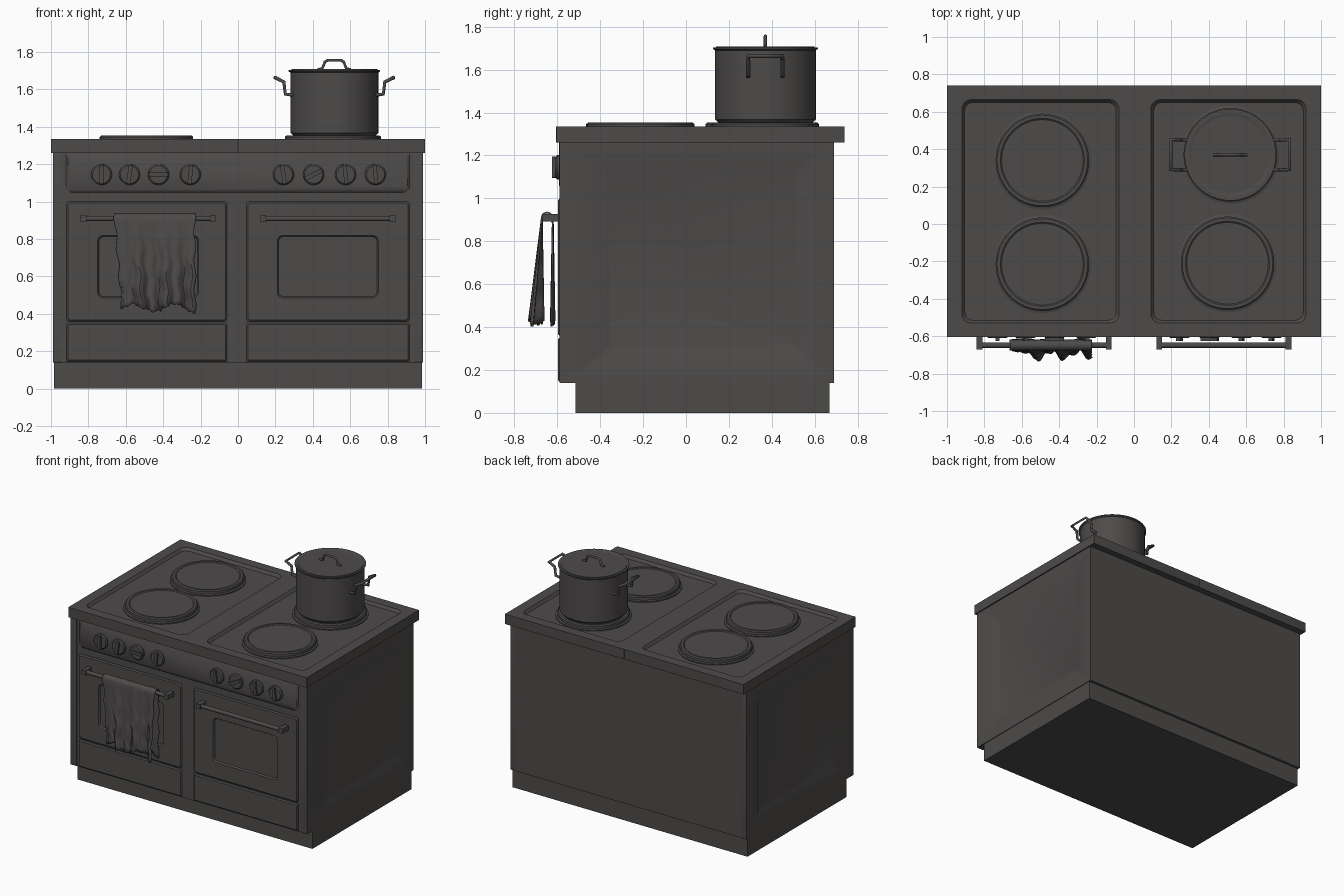
import bpy, bmesh, math, random
from mathutils import Vector

random.seed(4)
cube = bpy.data.objects.get("Cube")
if cube:
    bpy.data.objects.remove(cube)

metal = bpy.data.materials.new("charcoal metal")
metal.use_nodes = True
COLOUR = (0.075, 0.070, 0.068, 1)
metal.diffuse_color = COLOUR
metal.node_tree.nodes["Principled BSDF"].inputs["Base Color"].default_value = COLOUR


def finish(name, bm, smooth=True):
    bmesh.ops.recalc_face_normals(bm, faces=bm.faces)
    mesh = bpy.data.meshes.new(name)
    bm.to_mesh(mesh)
    bm.free()
    mesh.materials.append(metal)
    obj = bpy.data.objects.new(name, mesh)
    bpy.context.collection.objects.link(obj)
    if smooth:
        bpy.ops.object.select_all(action='DESELECT')
        bpy.context.view_layer.objects.active = obj
        obj.select_set(True)
        bpy.ops.object.shade_smooth_by_angle(angle=math.radians(35))
    return obj


def box(name, x0, x1, y0, y1, z0, z1):
    bm = bmesh.new()
    bmesh.ops.create_cube(bm, size=1)
    for v in bm.verts:
        v.co = ((x0 + x1) / 2 + v.co.x * (x1 - x0),
                (y0 + y1) / 2 + v.co.y * (y1 - y0),
                (z0 + z1) / 2 + v.co.z * (z1 - z0))
    return finish(name, bm, False)


def bridge(bm, rings):
    for a, b in zip(rings, rings[1:]):
        n = len(a)
        for i in range(n):
            bm.faces.new((a[i], a[(i + 1) % n], b[(i + 1) % n], b[i]))
    bm.faces.new(rings[0])
    bm.faces.new(rings[-1])


def panel(name, place, loops):
    """Loft of rounded rectangles (u0, u1, v0, v1, radius, depth)."""
    bm = bmesh.new()
    rings = []
    for u0, u1, v0, v1, r, d in loops:
        corners = [(u1 - r, v1 - r), (u0 + r, v1 - r), (u0 + r, v0 + r), (u1 - r, v0 + r)]
        ring = []
        for q, (cu, cv) in enumerate(corners):
            for k in range(6):
                a = (q + k / 5) * math.pi / 2
                ring.append(bm.verts.new(place(cu + r * math.cos(a), cv + r * math.sin(a), d)))
        rings.append(ring)
    bridge(bm, rings)
    return finish(name, bm)


def lathe(name, centre, profile, axis='Z', sides=48):
    """Round part from (radius, height) pairs, along Z or towards the front."""
    bm = bmesh.new()
    c = Vector(centre)
    rings = []
    for r, h in profile:
        ring = []
        for i in range(sides):
            a = 2 * math.pi * i / sides
            p = (r * math.cos(a), r * math.sin(a), h)
            ring.append(bm.verts.new(c + Vector(p if axis == 'Z' else (p[0], -h, p[1]))))
        rings.append(ring)
    bridge(bm, rings)
    return finish(name, bm)


def rod(name, points, radius):
    curve = bpy.data.curves.new(name, 'CURVE')
    curve.dimensions = '3D'
    curve.bevel_depth = radius
    curve.bevel_resolution = 3
    curve.use_fill_caps = True
    spline = curve.splines.new('POLY')
    spline.points.add(len(points) - 1)
    for p, co in zip(spline.points, points):
        p.co = (*co, 1)
    curve.materials.append(metal)
    obj = bpy.data.objects.new(name, curve)
    bpy.context.collection.objects.link(obj)
    return obj


def front(u, v, d):
    return (u, -0.585 - d, v)


def top(u, v, d):
    return (u, v, d)


# Carcass and plinth
box("body", -0.95, 0.95, -0.585, 0.69, 0.14, 1.28)
box("plinth", -0.985, 0.985, -0.515, 0.67, 0, 0.145)

for s, side in ((-1, "right"), (1, "left")):
    # Side wall with a shallow recessed field
    panel(side + "_wall", lambda u, v, d: (s * (0.99 + d), u, v),
          [(-0.59, 0.69, 0.14, 1.28, 0.004, -0.05),
           (-0.59, 0.69, 0.14, 1.28, 0.004, 0),
           (-0.40, 0.56, 0.26, 1.16, 0.02, 0),
           (-0.36, 0.52, 0.30, 1.10, 0.03, -0.02)])

    # Worktop half with a sunken hob tray
    x0, x1 = (0, 1) if s > 0 else (-1, 0)
    h0, h1 = (0.09, 0.92) if s > 0 else (-0.92, -0.08)
    panel(side + "_worktop", top,
          [(x0, x1, -0.605, 0.74, 0.002, 1.26),
           (x0, x1, -0.605, 0.74, 0.002, 1.335),
           (h0, h1, -0.53, 0.665, 0.05, 1.335),
           (h0 + 0.015, h1 - 0.015, -0.515, 0.65, 0.045, 1.315)])

    # Oven door with a recessed window
    d0, d1 = (0.045, 0.917) if s > 0 else (-0.917, -0.058)
    w0, w1 = (0.21, 0.75) if s > 0 else (-0.75, -0.21)
    panel(side + "_oven_door", front,
          [(d0, d1, 0.36, 1.0, 0.015, -0.02),
           (d0, d1, 0.36, 1.0, 0.015, 0.004),
           (d0 + 0.008, d1 - 0.008, 0.368, 0.992, 0.015, 0.012),
           (w0, w1, 0.485, 0.82, 0.03, 0.012),
           (w0 + 0.015, w1 - 0.015, 0.50, 0.805, 0.02, -0.012)])

    # Storage drawer front
    panel(side + "_drawer", front,
          [(d0, d1, 0.145, 0.35, 0.004, -0.02),
           (d0, d1, 0.145, 0.35, 0.004, 0.004),
           (d0 + 0.008, d1 - 0.008, 0.153, 0.342, 0.004, 0.012)])

    # Door handle on two brackets
    rod(side + "_handle_bar", [(s * 0.125, -0.648, 0.91), (s * 0.835, -0.648, 0.91)], 0.015)
    for x in (0.135, 0.825):
        box(side + "_handle_bracket", s * x - 0.016, s * x + 0.016, -0.67, -0.59, 0.892, 0.928)

# Control strip
panel("control_panel", front,
      [(-0.92, 0.917, 1.05, 1.27, 0.03, -0.02),
       (-0.92, 0.917, 1.05, 1.27, 0.03, 0),
       (-0.91, 0.907, 1.06, 1.26, 0.025, 0.008)])

# Knobs with turned grips
knobs = ((-0.73, 0), (-0.58, 0.15), (-0.425, 1.57), (-0.255, 0.1),
         (0.243, -0.15), (0.404, 1.1), (0.575, -0.1), (0.735, -0.1))
for x, turn in knobs:
    lathe("knob", (x, -0.59, 1.145), [(0.056, 0), (0.056, 0.012), (0.048, 0.02)], 'Y', 32)
    grip = box("knob_grip", -0.011, 0.011, -0.035, 0, -0.05, 0.05)
    grip.location = (x, -0.59, 1.145)
    grip.rotation_euler.y = turn

# Hot plates
for x, y in ((-0.49, 0.34), (-0.49, -0.215), (0.5, -0.21), (0.515, 0.37)):
    lathe("hot_plate", (x, y, 1.31),
          [(0.262, 0), (0.262, 0.012), (0.25, 0.016), (0.25, 0.036), (0.242, 0.043),
           (0.225, 0.043), (0.218, 0.038)])

# Cooking pot and lid
PX, PY = 0.515, 0.37
lathe("pot", (PX, PY, 0),
      [(0.22, 1.353), (0.235, 1.368), (0.235, 1.69), (0.245, 1.697), (0.245, 1.704),
       (0.225, 1.704)], sides=64)
lathe("pot_lid", (PX, PY, 0), [(0.23, 1.695), (0.23, 1.708), (0.215, 1.708), (0.20, 1.700)], sides=64)
rod("lid_handle", [(PX - 0.09, PY, 1.708), (PX - 0.065, PY, 1.71), (PX - 0.05, PY, 1.748),
                   (PX - 0.035, PY, 1.756), (PX + 0.035, PY, 1.756), (PX + 0.05, PY, 1.748),
                   (PX + 0.065, PY, 1.71), (PX + 0.09, PY, 1.708)], 0.008)
for s in (-1, 1):
    arm = [(0.222, 1.57), (0.262, 1.575), (0.27, 1.64), (0.318, 1.664)]
    path = [(PX + s * r, PY - 0.08, z) for r, z in arm]
    path += [(PX + s * r, PY + 0.08, z) for r, z in reversed(arm)]
    rod("pot_handle", path, 0.01)

# Draped towel: back flap, over the bar, then a folded front flap
bm = bmesh.new()
COLS, ROWS = 48, 18
grid = []
for i in range(COLS + 1):
    u = i / COLS
    fold = math.sin(u * 17) * 0.6 + math.sin(u * 37 + 1) * 0.4
    hem = 0.43 + 0.02 * math.sin(u * 11) + random.uniform(-0.008, 0.008)
    path = []
    for j in range(ROWS):
        t = 1 - j / ROWS
        path.append((-0.621 + 0.009 * fold * t, 0.91 - t * (0.91 - hem), t))
    for j in range(7):
        a = math.pi * j / 6
        path.append((-0.648 + 0.024 * math.cos(a), 0.91 + 0.024 * math.sin(a), 0))
    for j in range(1, ROWS + 1):
        t = j / ROWS
        path.append((-0.672 - t * (0.025 - 0.036 * fold), 0.91 - t * (0.91 - hem), t))
    x = -0.66 + 0.43 * u
    grid.append([bm.verts.new((x + 0.04 * t * (1 - u) + 0.006 * math.sin(z * 40 + u * 9), y, z))
                 for y, z, t in path])
for a, b in zip(grid, grid[1:]):
    for k in range(len(a) - 1):
        bm.faces.new((a[k], b[k], b[k + 1], a[k + 1]))
towel = finish("towel", bm)
thick = towel.modifiers.new("thickness", 'SOLIDIFY')
thick.thickness = 0.008
thick.offset = 0
